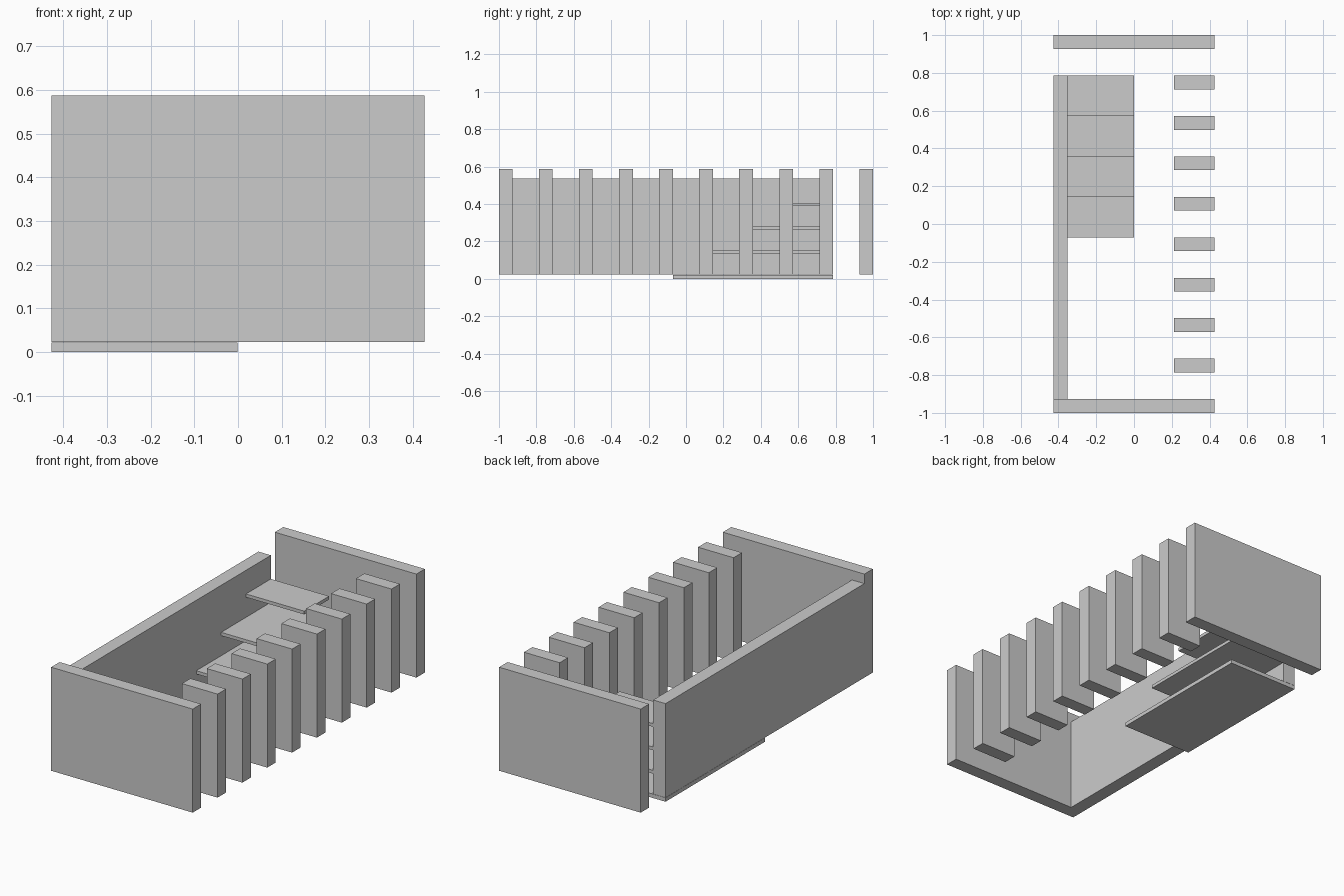
import bpy

if "Cube" in bpy.data.objects:
    bpy.data.objects.remove(bpy.data.objects["Cube"])


def box(name, x, y, z):
    """Add a box spanning the given (min, max) ranges."""
    spans = (x, y, z)
    bpy.ops.mesh.primitive_cube_add(size=1, location=[(a + b) / 2 for a, b in spans])
    ob = bpy.context.object
    ob.name = name
    ob.scale = [b - a for a, b in spans]
    bpy.ops.object.transform_apply(location=False, rotation=False, scale=True)
    return ob


HALF_W = 0.427           # half width of the structure
BASE, TOP = 0.0225, 0.587
THICK = 0.073            # wall and pier thickness
PITCH = (2 - THICK) / 9  # spacing of piers between the end walls
INNER = -HALF_W + 0.075  # inner face of the side wall
REAR = -1 + 8 * PITCH + THICK  # rear edge of side wall and steps

# End walls
box("front_wall", (-HALF_W, HALF_W), (-1, -1 + THICK), (BASE, TOP))
box("back_wall", (-HALF_W, HALF_W), (1 - THICK, 1), (BASE, TOP))

# Lower side wall, leaving a doorway before the back wall
box("side_wall", (-HALF_W, INNER), (-1 + THICK, REAR), (BASE, 0.535))

# Row of open piers
for i in range(1, 9):
    y = -1 + i * PITCH
    box(f"pier_{i}", (0.212, HALF_W), (y, y + THICK), (BASE, TOP))

# Base slab and stacked steps, each one shorter than the one below
box("base_slab", (-HALF_W, -0.001), (REAR - 4 * PITCH, REAR), (0, 0.0215))
for i in range(1, 4):
    top = 0.0235 + i * 0.1275
    box(f"step_{i}", (INNER, -0.001), (REAR - (4 - i) * PITCH, REAR), (top - 0.018, top))
